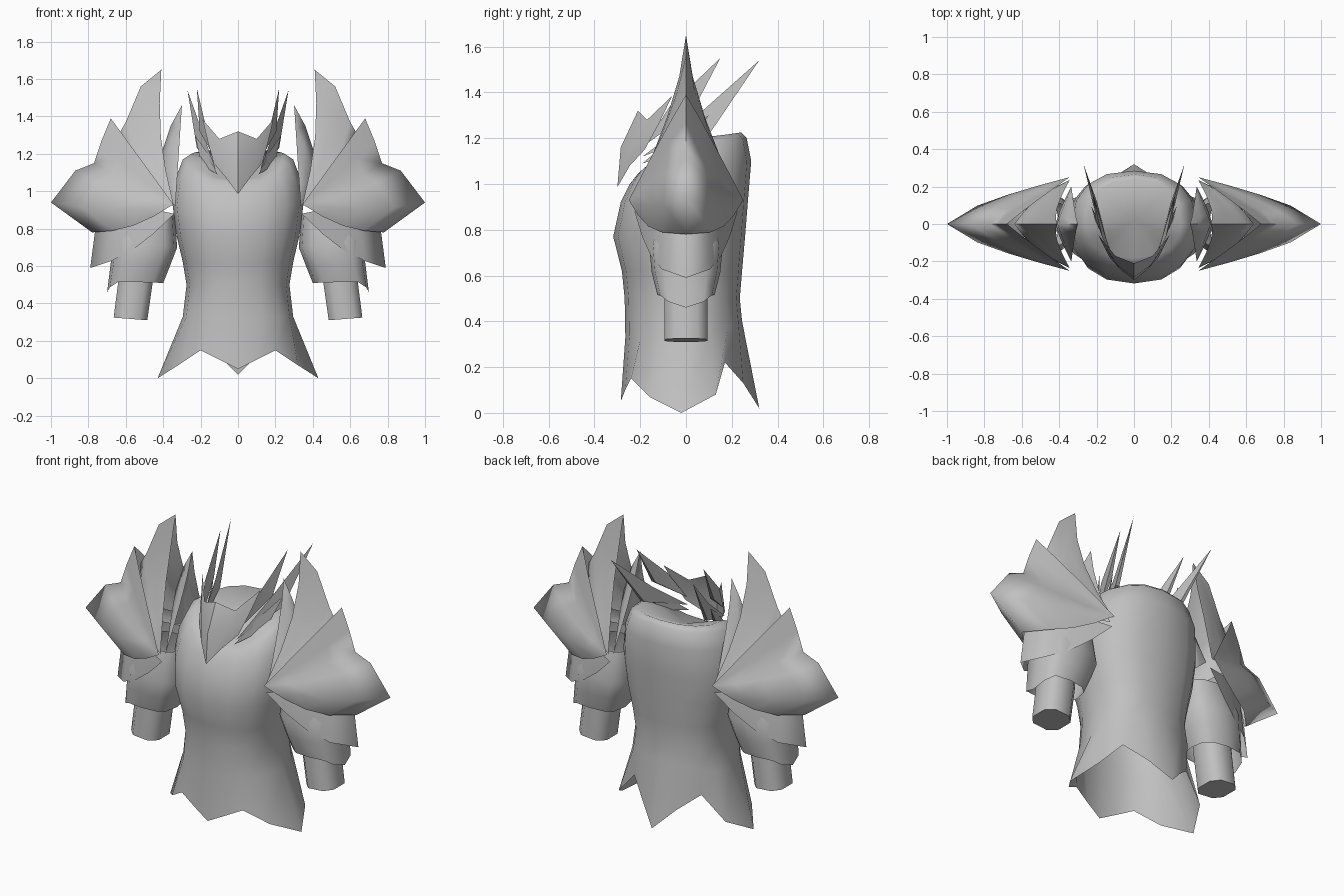
import bpy, bmesh, math
from mathutils import Vector

if "Cube" in bpy.data.objects:
    bpy.data.objects.remove(bpy.data.objects["Cube"])

steel = bpy.data.materials.new("grey steel")
steel.diffuse_color = (0.53, 0.53, 0.53, 1)
steel.use_nodes = True
steel.node_tree.nodes["Principled BSDF"].inputs["Base Color"].default_value = steel.diffuse_color


def make(name, verts, faces, mirror=False, angle=50):
    """Mesh object from points and faces, optionally mirrored across x."""
    bm = bmesh.new()
    vs = [bm.verts.new(v) for v in verts]
    for f in faces:
        bm.faces.new([vs[i] for i in f])
    bmesh.ops.remove_doubles(bm, verts=bm.verts, dist=0.0005)
    bmesh.ops.recalc_face_normals(bm, faces=bm.faces)
    me = bpy.data.meshes.new(name)
    bm.to_mesh(me)
    bm.free()
    me.materials.append(steel)
    ob = bpy.data.objects.new(name, me)
    bpy.context.collection.objects.link(ob)
    bpy.ops.object.select_all(action='DESELECT')
    ob.select_set(True)
    bpy.context.view_layer.objects.active = ob
    if mirror:
        m = ob.modifiers.new("mirror", 'MIRROR')
        m.merge_threshold = 0.001
        bpy.ops.object.modifier_apply(modifier=m.name)
    bpy.ops.object.shade_smooth_by_angle(angle=math.radians(angle))
    return ob


def strips(rows, closed):
    """Quads between successive rows of equal length."""
    n = len(rows[0])
    faces = []
    for r in range(len(rows) - 1):
        for k in range(n if closed else n - 1):
            j = (k + 1) % n
            faces.append((r * n + k, r * n + j, r * n + n + j, r * n + n + k))
    return [p for row in rows for p in row], faces


# ---- breastplate: lofted rings, zigzag hem, sunken neck cap
def spow(v, e):
    return math.copysign(abs(v) ** e, v)


def body_ring(w, yf, yb, zf, zs, zb, n=16, e=0.85):
    pts = []
    for k in range(n):
        a = 2 * math.pi * k / n
        c = math.cos(a)
        y = abs(c) ** e * (yf if c > 0 else yb)
        z = zs + ((zf if c > 0 else zb) - zs) * abs(c) ** 1.3
        pts.append((w * spow(math.sin(a), e), y, z))
    return pts


hem = [(0, -.285, .05), (.1, -.265, .1), (.2, -.24, .15), (.32, -.16, .07), (.43, -.02, 0),
       (.35, .13, .08), (.22, .17, .22), (.11, .25, .13), (0, .32, .02)]
hem += [(-x, y, z) for x, y, z in hem[7:0:-1]]
rows = [hem,
        body_ring(.295, -.265, .245, .33, .33, .4),
        body_ring(.275, -.268, .235, .5, .5, .5),
        body_ring(.295, -.28, .245, .62, .62, .62),
        body_ring(.33, -.318, .258, .77, .77, .77),
        body_ring(.35, -.285, .27, .92, .93, .92),
        body_ring(.33, -.245, .285, 1.0, 1.08, 1.1),
        body_ring(.295, -.21, .265, 1.045, 1.17, 1.2),
        body_ring(.25, -.18, .24, 1.06, 1.2, 1.225)]
verts, faces = strips(rows, True)
verts.append((0, .02, 1.12))
top = (len(rows) - 1) * 16
faces += [(top + k, top + (k + 1) % 16, len(verts) - 1) for k in range(16)]
make("breastplate", verts, faces, False, 75)


# ---- shoulder plates: fans from a front and back pivot to a spiked ridge
def fan_plate(name, ridge, pivot, p0, p1, bulge=0.0, sag=0.0):
    """p0 and p1 set the roundness at the first and last ridge point."""
    p = Vector(pivot)
    rows = []
    n = len(ridge)
    for t in (-1, -.75, -.5, -.25, 0, .25, .5, .75, 1):
        a, s = abs(t), (1 if t > 0 else -1)
        row = []
        for i, (x, z) in enumerate(ridge):
            f = i / (n - 1)
            q = Vector((x, 0, z)).lerp(p, a)
            hump = math.sin(math.pi * a)
            q.y = s * p.y * a ** (p0 + (p1 - p0) * f)
            q.x += bulge * hump
            q.z += sag * hump * f
            row.append(q)
        rows.append(row)
    verts, faces = strips(rows, False)
    return make(name, verts, faces, True, 110)


fan_plate("inner_shoulder_spike", [(.3, 1.46), (.36, 1.35), (.41, 1.2), (.42, 1.0)],
          (.335, .2, .92), 1.3, .8)
fan_plate("upper_shoulder_spike", [(.41, 1.65), (.52, 1.56), (.6, 1.37), (.64, 1.3), (.62, 1.05)],
          (.345, .235, .93), 1.5, .75, .035)
fan_plate("outer_shoulder_plate",
          [(.68, 1.39), (.73, 1.27), (.77, 1.15), (.87, 1.11), (1, .94), (.78, .78)],
          (.345, .25, .93), .95, .6, 0, -.04)
fan_plate("lower_shoulder_plate", [(.7, .95), (.76, .82), (.79, .59)],
          (.34, .225, .88), .6, .55, 0, -.05)


# ---- sleeve and forearm guard: lofted tubes under the shoulder
def tube(name, rings, n, cap, twist=0, dip=0):
    """Each ring: inner x, z and outer x, z, half depth."""
    rows = []
    for i, (xi, zi, xo, zo, d) in enumerate(rings):
        row = []
        for k in range(n):
            a = 2 * math.pi * (k + twist) / n
            u = (1 + spow(math.cos(a), .7)) / 2
            drop = dip * max(0, math.cos(a)) ** 4 if i == len(rings) - 1 else 0
            row.append((xi + (xo - xi) * u, d * spow(math.sin(a), .7), zi + (zo - zi) * u - drop))
        rows.append(row)
    verts, faces = strips(rows, True)
    if cap:
        faces.append(tuple(range(len(verts) - n, len(verts))))
    return make(name, verts, faces, True, 60)


tube("sleeve_plate", [(.34, .88, .6, .88, .12), (.325, .7, .67, .74, .16), (.36, .61, .68, .62, .15),
                      (.4, .51, .7, .52, .125)], 12, False, 0, .06)
tube("forearm_guard", [(.44, .68, .63, .68, .1), (.45, .52, .645, .52, .1),
                       (.48, .31, .67, .325, .1)], 8, True, .5)

# ---- pointed collar: folded front plate
collar = [(0, -.3, .985), (0, -.285, 1.16), (0, -.21, 1.32),
          (.07, -.245, 1.08), (.09, -.22, 1.2), (.1, -.17, 1.28),
          (.13, -.18, 1.15), (.16, -.12, 1.26), (.19, -.06, 1.385)]
make("collar_plate", collar, [(0, 3, 4, 1), (1, 4, 5, 2), (3, 6, 7, 4), (4, 7, 8, 5)], True)


# ---- collar spikes: thin swept blades with a triangular base
def blade(name, low, high, mid, tip):
    side = Vector(mid) + Vector((.025, 0, 0))
    verts = [low, high, mid, side, tip]
    make(name, verts, [(0, 2, 1), (0, 1, 3), (0, 3, 2), (1, 2, 4), (1, 4, 3), (2, 3, 4)], True, 30)


blade("front_collar_spike", (.12, -.18, 1.17), (.17, -.07, 1.34), (.18, .03, 1.32), (.22, .15, 1.55))
blade("rear_collar_spike", (.12, -.19, 1.12), (.185, .05, 1.3), (.195, .11, 1.23), (.27, .32, 1.54))
blade("small_collar_spike", (.11, -.19, 1.09), (.16, -.06, 1.2), (.17, -.02, 1.14), (.23, .1, 1.3))
